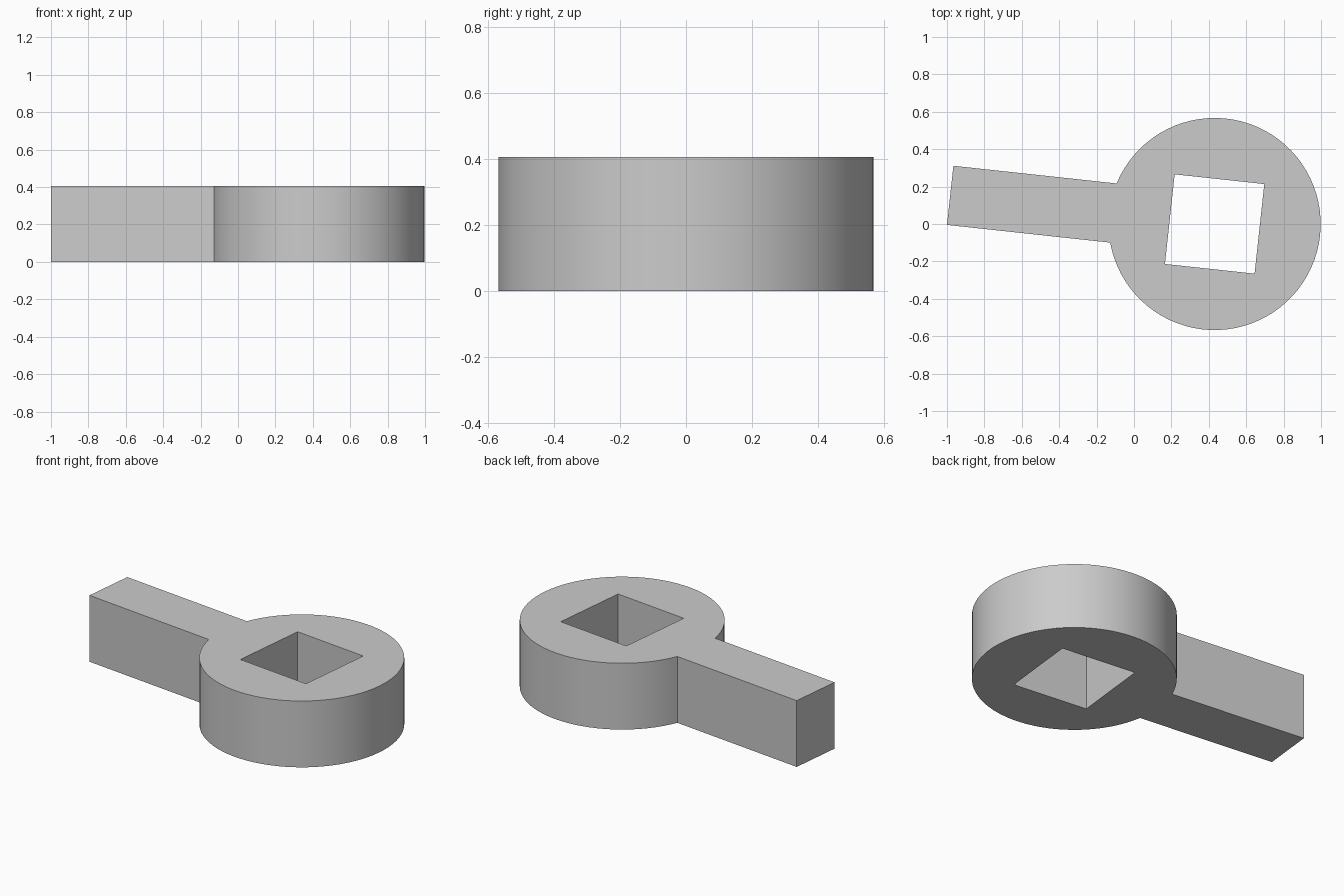
import bpy
import bmesh
from math import asin, cos, pi, radians, sin

cube = bpy.data.objects.get("Cube")
if cube:
    bpy.data.objects.remove(cube, do_unlink=True)

RADIUS = 0.567
HEIGHT = 0.405
HANDLE_END = 1.422
HANDLE_HALF = 0.159
HOLE_HALF = 0.241
SEGMENTS = 72

grey = bpy.data.materials.new("plain grey")
grey.use_nodes = True
colour = (0.6, 0.6, 0.6, 1)
grey.diffuse_color = colour
grey.node_tree.nodes["Principled BSDF"].inputs["Base Color"].default_value = colour


def add_loop(bm, points):
    """Add a closed outline in the ground plane."""
    verts = [bm.verts.new((x, y, 0)) for x, y in points]
    return [bm.edges.new((a, b)) for a, b in zip(verts, verts[1:] + verts[:1])]


# Round head outline, open where the handle joins it
gap = asin(HANDLE_HALF / RADIUS)
start, sweep = -pi + gap, 2 * (pi - gap)
angles = [start + sweep * i / SEGMENTS for i in range(SEGMENTS + 1)]
outline = [(RADIUS * cos(a), RADIUS * sin(a)) for a in angles]

# Straight handle closing the outline
outline += [(-HANDLE_END, HANDLE_HALF), (-HANDLE_END, -HANDLE_HALF)]

# Square socket through the head
h = HOLE_HALF
socket = [(-h, -h), (h, -h), (h, h), (-h, h)]

# Fill the profile and raise it to full thickness
bm = bmesh.new()
edges = add_loop(bm, outline) + add_loop(bm, socket)
bmesh.ops.triangle_fill(bm, edges=edges, use_beauty=True, use_dissolve=False)
raised = bmesh.ops.extrude_face_region(bm, geom=bm.faces[:], use_keep_orig=True)
top = [v for v in raised["geom"] if isinstance(v, bmesh.types.BMVert)]
bmesh.ops.translate(bm, verts=top, vec=(0, 0, HEIGHT))
bmesh.ops.recalc_face_normals(bm, faces=bm.faces[:])

mesh = bpy.data.meshes.new("wrench_body")
bm.to_mesh(mesh)
bm.free()
mesh.materials.append(grey)

# Place the body with its handle slightly turned
body = bpy.data.objects.new("wrench_body", mesh)
body.location = (0.431, 0, 0)
body.rotation_euler.z = radians(-6.18)
bpy.context.collection.objects.link(body)

bpy.ops.object.select_all(action="DESELECT")
body.select_set(True)
bpy.context.view_layer.objects.active = body
bpy.ops.object.shade_smooth_by_angle(angle=radians(30))
